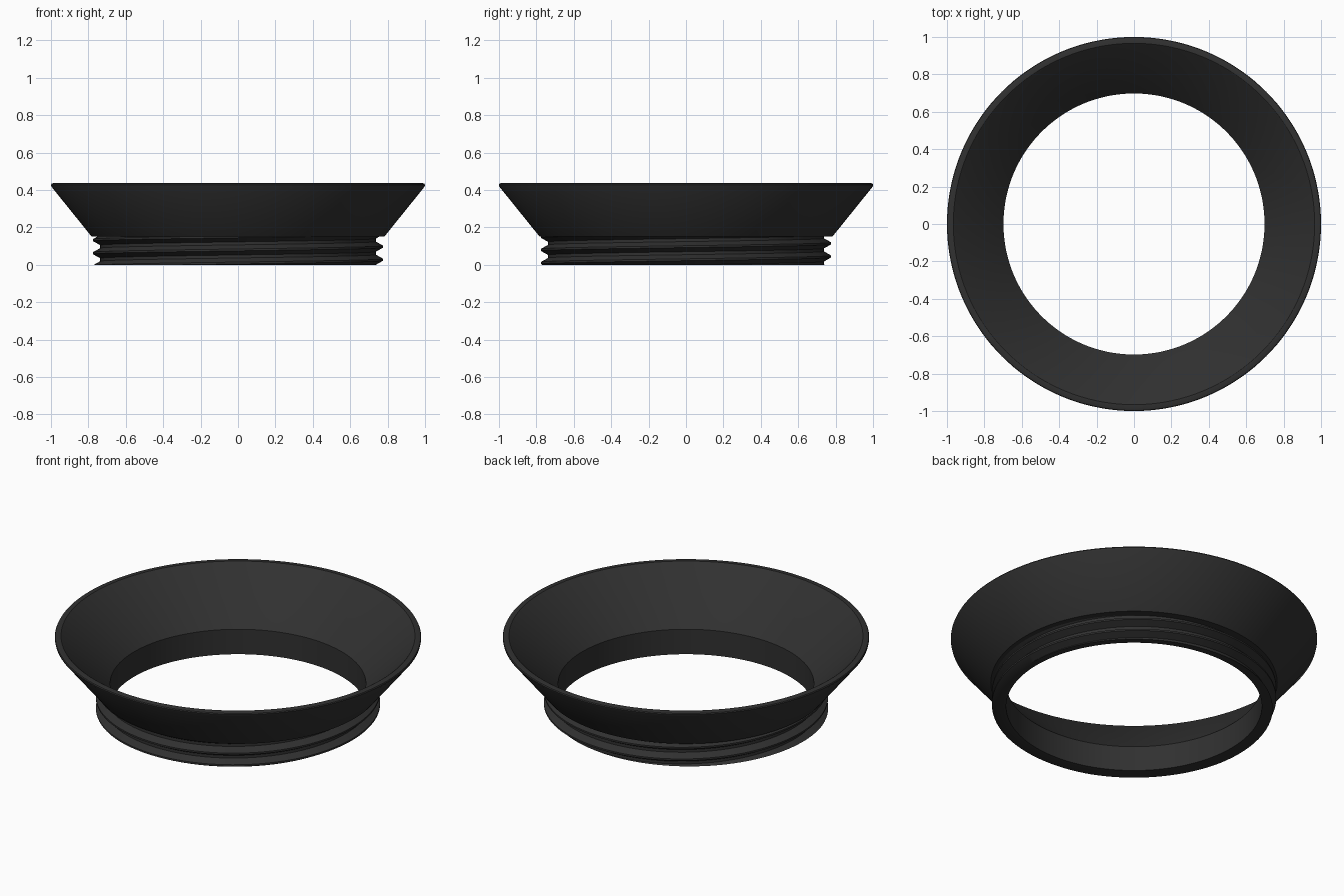
import bpy, bmesh, math

cube = bpy.data.objects.get("Cube")
if cube:
    bpy.data.objects.remove(cube)

SEGMENTS = 144
NECK_TOP = 0.15
BORE = 0.698
ROOT, CREST = 0.737, 0.776
PITCH, START = 0.07, 0.027

black = bpy.data.materials.new("matte_black")
black.use_nodes = True
colour = (0.03, 0.03, 0.03, 1)
black.diffuse_color = colour
bsdf = next(n for n in black.node_tree.nodes if n.type == "BSDF_PRINCIPLED")
bsdf.inputs["Base Color"].default_value = colour
bsdf.inputs["Roughness"].default_value = 0.7


def revolve(name, profile_at):
    """Sweep a profile of (radius, height) points, which may vary with angle."""
    bm = bmesh.new()
    columns = []
    for i in range(SEGMENTS + 1):
        a = math.tau * i / SEGMENTS
        columns.append([bm.verts.new((r * math.cos(a), r * math.sin(a), z))
                        for r, z in profile_at(a)])
    for c, d in zip(columns, columns[1:]):
        for j in range(len(c) - 1):
            bm.faces.new((c[j], d[j], d[j + 1], c[j + 1]))
    bmesh.ops.remove_doubles(bm, verts=bm.verts, dist=0.0001)
    bmesh.ops.recalc_face_normals(bm, faces=bm.faces)
    mesh = bpy.data.meshes.new(name)
    bm.to_mesh(mesh)
    bm.free()
    mesh.materials.append(black)
    obj = bpy.data.objects.new(name, mesh)
    bpy.context.collection.objects.link(obj)
    bpy.ops.object.select_all(action="DESELECT")
    obj.select_set(True)
    bpy.context.view_layer.objects.active = obj
    bpy.ops.object.shade_smooth_by_angle(angle=math.radians(30))
    return obj


# Flared funnel wall with a thin rounded rim and a step under its base
def funnel_profile(angle):
    return [(BORE, NECK_TOP), (0.96, 0.432), (0.966, 0.436), (0.99, 0.436),
            (0.997, 0.433), (1.0, 0.427), (0.998, 0.418),
            (0.782, NECK_TOP), (ROOT, NECK_TOP)]


# Helical thread: crest and root flats joined by sloping flanks
CREST_HALF, ROOT_HALF = 0.005, 0.008


def thread_radius(z, angle):
    turn = (z - START) / PITCH - angle / math.tau
    away = abs(turn - round(turn)) * PITCH
    t = (away - CREST_HALF) / (PITCH / 2 - CREST_HALF - ROOT_HALF)
    return CREST + (ROOT - CREST) * min(max(t, 0), 1)


def neck_profile(angle):
    points = [(BORE, NECK_TOP), (BORE, 0)]
    low, high = CREST_HALF, PITCH / 2 - ROOT_HALF
    for k in range(-3, 5):
        centre = START + PITCH * (k + angle / math.tau)
        for offset in (-high, -low, low, high):
            z = min(max(centre + offset, 0), NECK_TOP)
            points.append((thread_radius(z, angle), z))
    return points


revolve("flared_funnel", funnel_profile)
revolve("threaded_neck", neck_profile)
